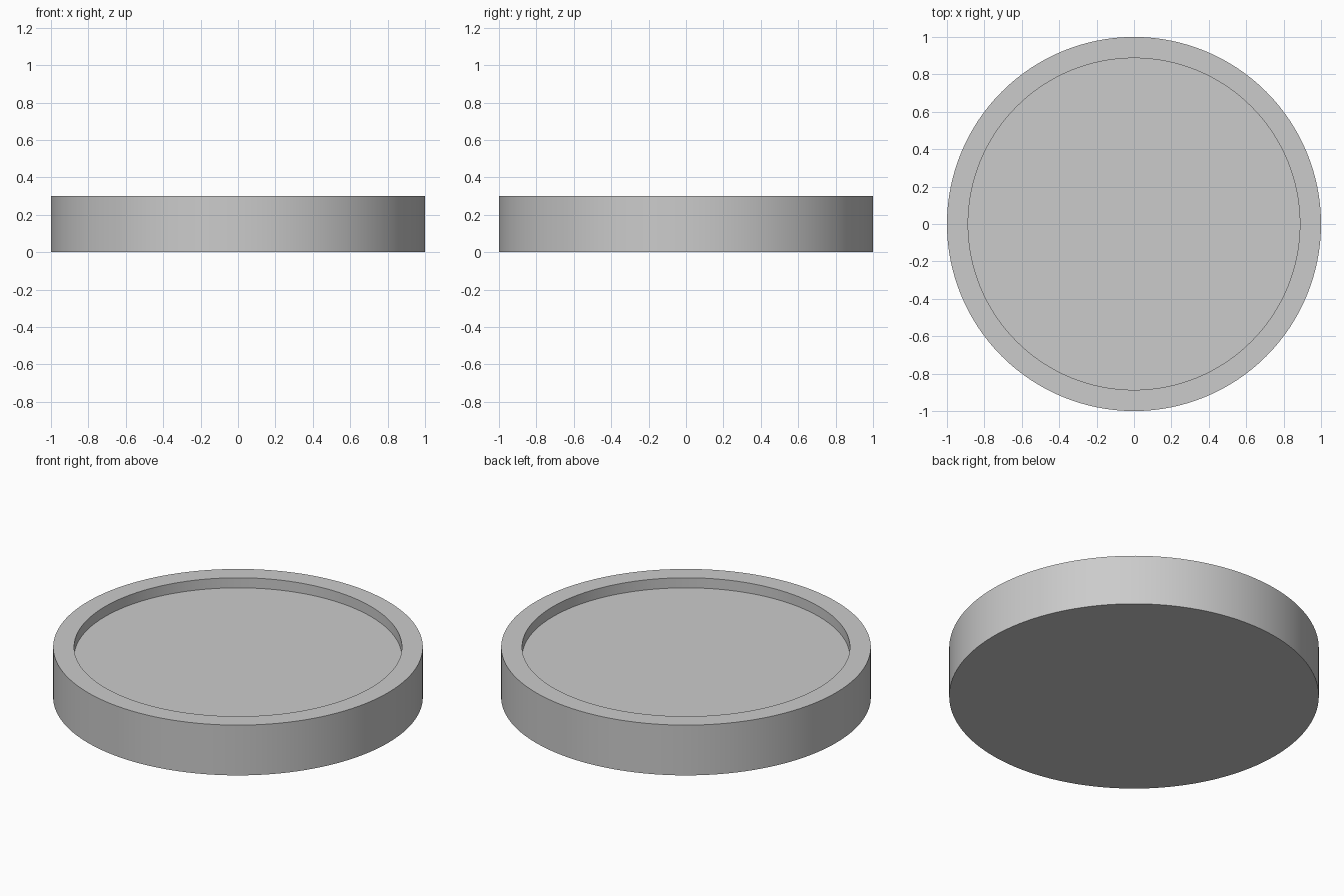
import bpy
import bmesh
import math

if "Cube" in bpy.data.objects:
    bpy.data.objects.remove(bpy.data.objects["Cube"])

SEGMENTS = 128
# Half section (radius, height): base, outer wall, flat rim, recess wall, recess floor
PROFILE = [(0, 0), (1, 0), (1, 0.30), (0.887, 0.30), (0.887, 0.24), (0, 0.24)]

# Round tray, spun from its half section
bm = bmesh.new()
verts = [bm.verts.new((r, 0, z)) for r, z in PROFILE]
edges = [bm.edges.new(pair) for pair in zip(verts, verts[1:])]
bmesh.ops.spin(bm, geom=verts + edges, cent=(0, 0, 0), axis=(0, 0, 1),
               angle=math.tau, steps=SEGMENTS)
bmesh.ops.remove_doubles(bm, verts=bm.verts, dist=0.0001)
bmesh.ops.recalc_face_normals(bm, faces=bm.faces)

mesh = bpy.data.meshes.new("round_tray")
bm.to_mesh(mesh)
bm.free()
tray = bpy.data.objects.new("round_tray", mesh)
bpy.context.collection.objects.link(tray)

# Smooth walls with crisp rim edges
bpy.context.view_layer.objects.active = tray
tray.select_set(True)
bpy.ops.object.shade_smooth_by_angle(angle=math.radians(30))
